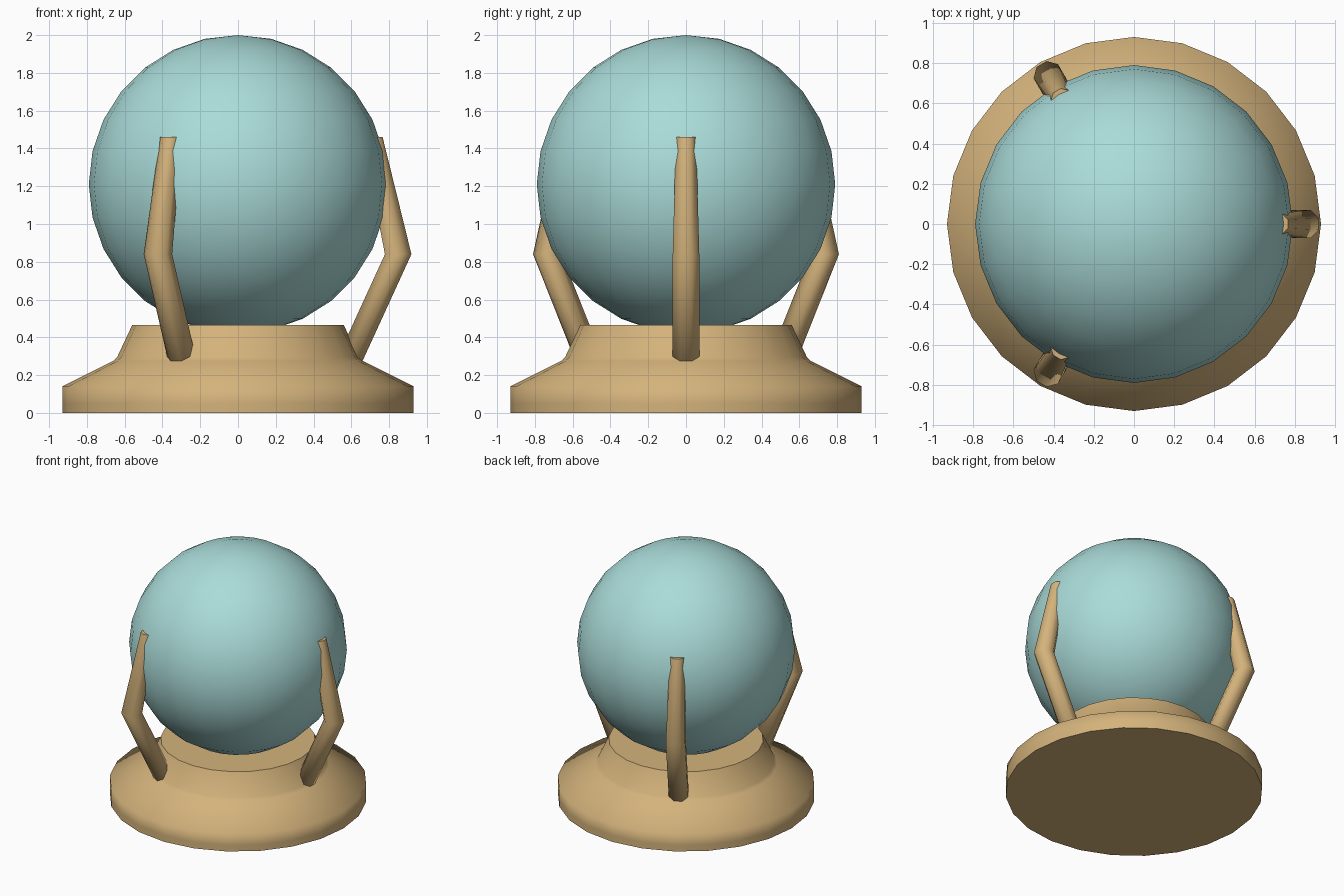
import bpy, bmesh, math

if "Cube" in bpy.data.objects:
    bpy.data.objects.remove(bpy.data.objects["Cube"])


def material(name, rgb):
    m = bpy.data.materials.new(name)
    m.diffuse_color = (*rgb, 1)
    m.use_nodes = True
    m.node_tree.nodes["Principled BSDF"].inputs["Base Color"].default_value = m.diffuse_color
    return m


SAND = material("sand", (0.66, 0.45, 0.20))
AQUA = material("pale aqua", (0.40, 0.71, 0.69))


def loft(name, rings, sides, turn=0.0, mat=SAND):
    """Closed tube through horizontal rings given as (centre_x, z, radius)."""
    bm = bmesh.new()
    loops = []
    for cx, z, r in rings:
        loops.append([bm.verts.new((cx + r * math.cos(turn + math.tau * i / sides),
                                    r * math.sin(turn + math.tau * i / sides), z))
                      for i in range(sides)])
    for a, b in zip(loops, loops[1:]):
        for i in range(sides):
            j = (i + 1) % sides
            bm.faces.new((a[i], a[j], b[j], b[i]))
    bm.faces.new(loops[0][::-1])
    bm.faces.new(loops[-1])
    mesh = bpy.data.meshes.new(name)
    bm.to_mesh(mesh)
    bm.free()
    mesh.materials.append(mat)
    obj = bpy.data.objects.new(name, mesh)
    bpy.context.collection.objects.link(obj)
    mesh.shade_smooth()
    return obj


# Stepped round pedestal
base = loft("base", [(0, 0, 0.93), (0, 0.05, 0.93), (0, 0.14, 0.93),
                     (0, 0.275, 0.66), (0, 0.295, 0.64), (0, 0.465, 0.56)], 24)
# Flat underside and top
for f in base.data.polygons:
    if abs(f.normal.z) > 0.99:
        f.use_smooth = False

# Glass ball
bpy.ops.mesh.primitive_uv_sphere_add(segments=24, ring_count=14, radius=0.79,
                                     location=(0, 0, 1.21))
ball = bpy.context.object
ball.name = "ball"
ball.data.materials.append(AQUA)
bpy.ops.object.shade_smooth()

# Three bent claws holding the ball
for k in range(3):
    claw = loft(f"claw_{k + 1}", [(0.555, 0.20, 0.076), (0.848, 0.84, 0.076),
                                  (0.712, 1.46, 0.058)], 8, math.pi / 8)
    claw.data.polygons[-1].use_smooth = False
    claw.rotation_euler.z = k * math.tau / 3
